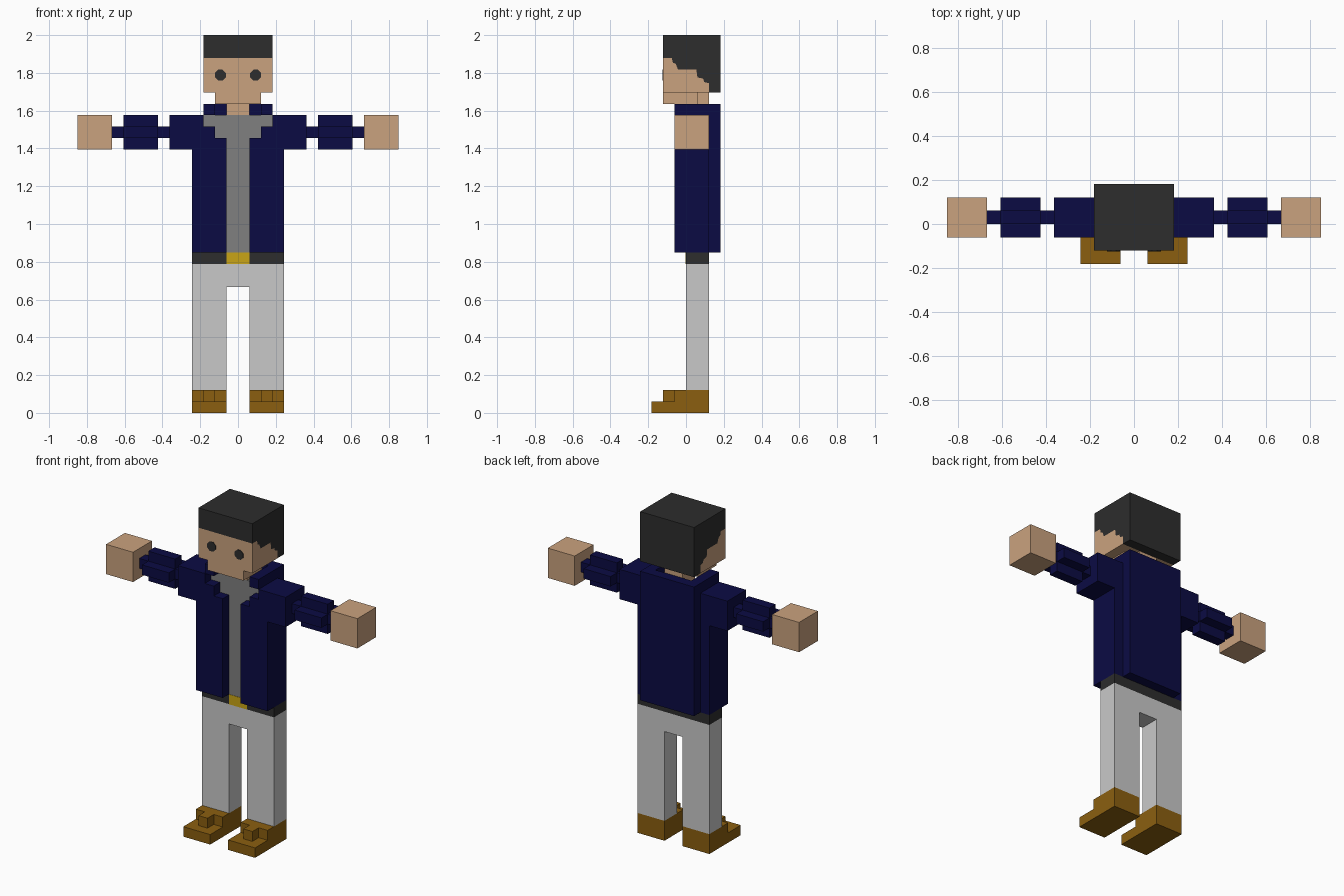
import bpy, bmesh, math
from mathutils import Vector

if "Cube" in bpy.data.objects:
    bpy.data.objects.remove(bpy.data.objects["Cube"])

U = 2 / 33  # one block of the figure


def material(name, rgb):
    m = bpy.data.materials.new(name)
    lin = [((c / 255 + 0.055) / 1.055) ** 2.4 if c > 10 else c / 255 / 12.92 for c in rgb]
    m.diffuse_color = (*lin, 1)
    m.use_nodes = True
    m.node_tree.nodes["Principled BSDF"].inputs["Base Color"].default_value = m.diffuse_color
    return m


SKIN = material("skin", (202, 162, 126))
NAVY = material("navy", (11, 11, 68))
DARK = material("charcoal", (45, 45, 45))
GREY = material("grey", (128, 128, 128))
PALE = material("pale_grey", (201, 201, 201))
BROWN = material("brown", (139, 95, 16))
GOLD = material("gold", (202, 165, 22))


def finish(name, bm, mat):
    bmesh.ops.recalc_face_normals(bm, faces=bm.faces)
    me = bpy.data.meshes.new(name)
    bm.to_mesh(me)
    bm.free()
    me.materials.append(mat)
    ob = bpy.data.objects.new(name, me)
    bpy.context.collection.objects.link(ob)
    return ob


def blocks(name, mat, boxes, mirror=False):
    """Union of boxes (x0, x1, y0, y1, z0, z1) in block units, outer skin only."""
    if mirror:
        boxes = boxes + [(-b[1], -b[0], *b[2:]) for b in boxes]
    cells = {(x, y, z) for b in boxes for x in range(b[0], b[1])
             for y in range(b[2], b[3]) for z in range(b[4], b[5])}
    bm = bmesh.new()
    for c in cells:
        for axis in range(3):
            for side in (0, 1):
                n = list(c)
                n[axis] += 2 * side - 1
                if tuple(n) in cells:
                    continue
                quad = []
                for a, b in ((0, 0), (1, 0), (1, 1), (0, 1)):
                    p = list(c)
                    p[axis] += side
                    p[(axis + 1) % 3] += a
                    p[(axis + 2) % 3] += b
                    quad.append(bm.verts.new(Vector(p) * U))
                bm.faces.new(quad if side else quad[::-1])
    bmesh.ops.remove_doubles(bm, verts=bm.verts, dist=1e-4)
    bmesh.ops.dissolve_limit(bm, angle_limit=0.01, verts=bm.verts, edges=bm.edges)
    return finish(name, bm, mat)


def side_profile(name, mat, pts, half):
    """Extrude a (y, z) outline across x."""
    bm = bmesh.new()
    f = bm.faces.new([bm.verts.new((-half * U, y * U, z * U)) for y, z in pts])
    new = bmesh.ops.extrude_face_region(bm, geom=[f])["geom"]
    bmesh.ops.translate(bm, vec=(2 * half * U, 0, 0),
                        verts=[v for v in new if isinstance(v, bmesh.types.BMVert)])
    return finish(name, bm, mat)


# Shoes: sole, upper and tongue
blocks("shoes", BROWN, [(1, 4, -3, 2, 0, 1), (1, 4, -1, 2, 1, 2), (2, 3, -2, -1, 1, 2)], True)

# Trousers, belt and buckle
blocks("trousers", PALE, [(1, 4, 0, 2, 2, 13), (-1, 1, 0, 2, 11, 13)], True)
blocks("belt", DARK, [(-4, 4, 0, 2, 13, 14)])
buckle = blocks("buckle", GOLD, [(-1, 1, 0, 1, 13, 14)])
buckle.scale.y = 0.05
buckle.location.y = -0.002

# Shirt inside the open jacket
blocks("shirt", GREY, [(-3, 3, 0, 2, 14, 26)])

# Jacket: stepped lapels, sides, back panel, collar and sleeves
blocks("jacket", NAVY, [
    (1, 4, -1, 0, 14, 24), (2, 4, -1, 0, 24, 25), (3, 4, -1, 0, 25, 26),
    (3, 4, 0, 2, 14, 26),
    (-3, 3, 2, 3, 14, 27), (2, 3, -1, 3, 26, 27),
    (4, 6, -1, 2, 23, 26),
], True)
# Lower sleeves: thin core with a cross-shaped cuff
blocks("lower_sleeves", NAVY, [
    (6, 11, 0, 1, 24, 25), (7, 10, -1, 2, 24, 25), (7, 10, 0, 1, 23, 26)], True)
blocks("hands", SKIN, [(11, 14, -1, 2, 23, 26)], True)

# Neck and jaw
blocks("neck_and_jaw", SKIN, [(-1, 1, 0, 2, 26, 28), (-2, 2, -2, 1, 27, 28), (-1, 1, 1, 2, 27, 28)])

# Head and hair share a stepped hairline
hairline = [(-2, 31), (-1.25, 31), (-1.15, 30.6), (-0.9, 30.5), (-0.7, 30), (0.9, 30),
            (1, 29.3), (1.5, 29.2), (1.6, 28.9), (2, 28.8), (2, 28)]
side_profile("head", SKIN, hairline + [(-2, 28)], 3)
side_profile("hair", DARK, hairline + [(3, 28), (3, 33), (-2, 33)], 3)

# Eyes: thin octagonal plates
for side, label in ((-1, "left"), (1, "right")):
    bm = bmesh.new()
    bmesh.ops.create_cone(bm, cap_ends=True, segments=8, radius1=0.031, radius2=0.031, depth=0.004)
    eye = finish("eye_" + label, bm, DARK)
    eye.rotation_euler = (math.pi / 2, math.pi / 8, 0)
    eye.location = (side * 0.093, -2 * U - 0.001, 1.788)
